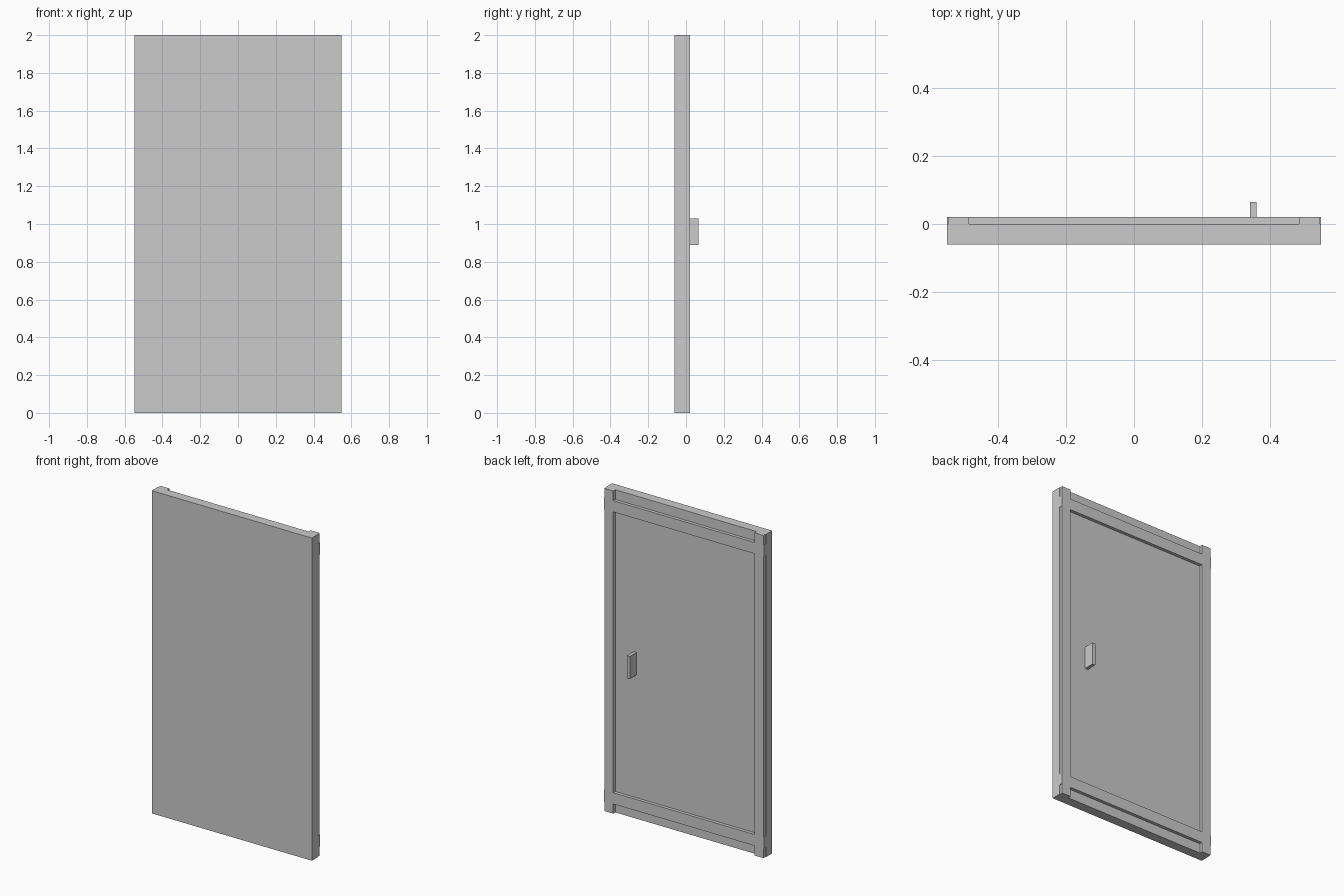
import bpy, bmesh
from mathutils import Vector

if "Cube" in bpy.data.objects:
    bpy.data.objects.remove(bpy.data.objects["Cube"])


def box(name, x, y, z):
    """Flat-faced box spanning the given (min, max) ranges."""
    bm = bmesh.new()
    bmesh.ops.create_cube(bm, size=1)
    size = Vector((x[1] - x[0], y[1] - y[0], z[1] - z[0]))
    mid = Vector((sum(x), sum(y), sum(z))) / 2
    bmesh.ops.scale(bm, vec=size, verts=bm.verts)
    bmesh.ops.translate(bm, vec=mid, verts=bm.verts)
    mesh = bpy.data.meshes.new(name)
    bm.to_mesh(mesh)
    bm.free()
    obj = bpy.data.objects.new(name, mesh)
    bpy.context.collection.objects.link(obj)
    return obj


HALF_W = 0.549      # door half width
STILE_OUT = 0.546   # stiles sit slightly inside the slab edge
STILE_IN = 0.485
BACK = (0.0, 0.02)  # depth of the raised back frame
rails = {"bottom": (0.06, 0.13), "top": (1.87, 1.94)}

# Plain front slab
box("door_slab", (-HALF_W, HALF_W), (-0.06, 0.0), (0, 2))

# Raised vertical stiles, full height, with the rail ends showing at the edges
for side, s in (("left", -1), ("right", 1)):
    box(side + "_stile", sorted((s * STILE_IN, s * STILE_OUT)), BACK, (0, 2))
    for level, z in rails.items():
        box(f"{level}_{side}_rail_end", sorted((s * STILE_OUT, s * HALF_W)), BACK, z)

# Horizontal rails between the stiles
for level, z in rails.items():
    box(level + "_rail", (-STILE_IN, STILE_IN), BACK, z)

# Pull handle on the back
box("handle", (0.34, 0.36), (-0.002, 0.065), (0.89, 1.03))
